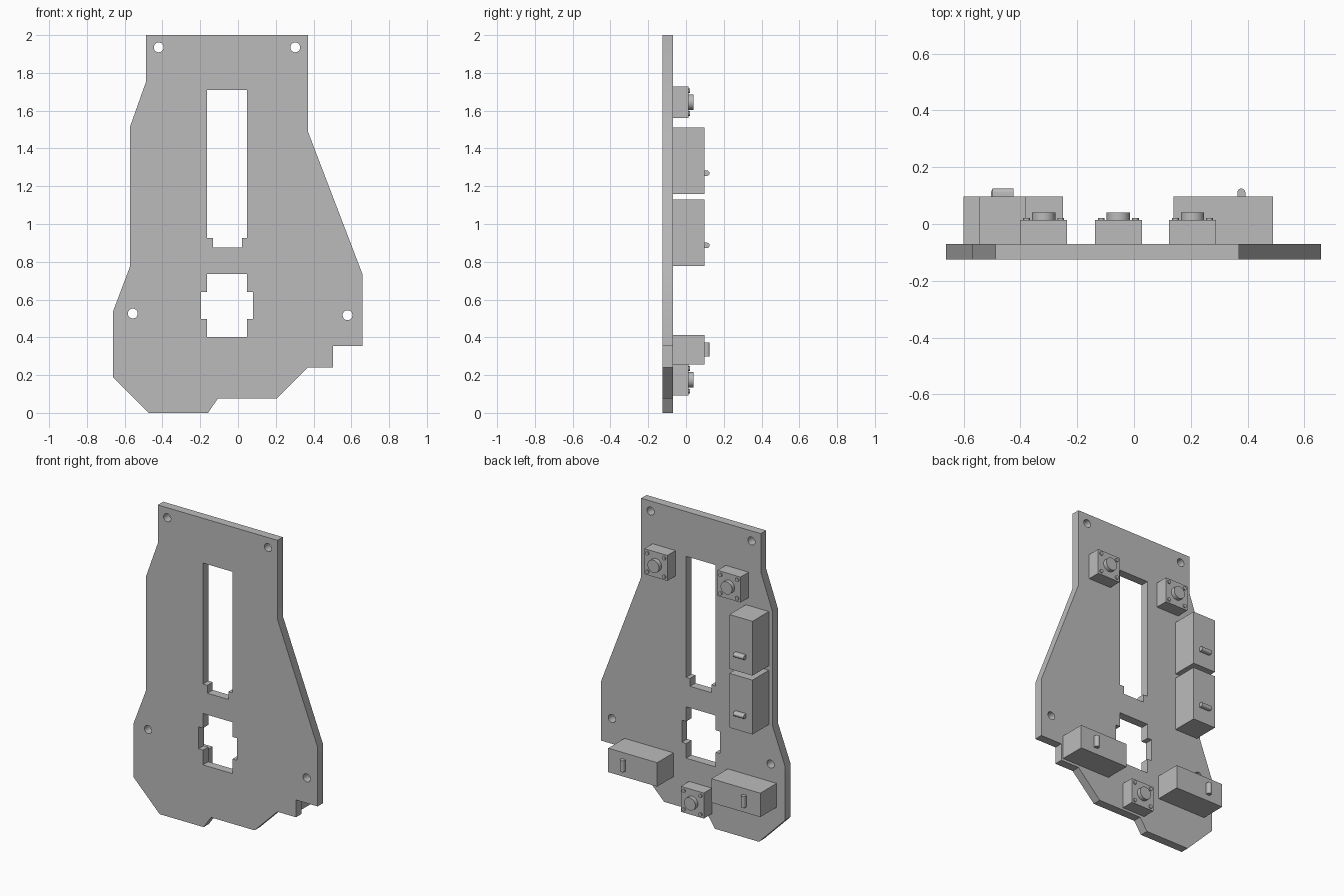
import bpy, bmesh, math
from mathutils import Matrix, Vector

old = bpy.data.objects.get("Cube")
if old:
    bpy.data.objects.remove(old, do_unlink=True)

FRONT, FACE, BOX_TOP, PIN_TOP = -0.125, -0.07, 0.097, 0.125
SWITCH_TOP, POST_TOP, BUTTON_TOP = 0.014, 0.021, 0.041

grey = bpy.data.materials.new("plain grey")
grey.use_nodes = True
grey.diffuse_color = (0.5, 0.5, 0.5, 1)
grey.node_tree.nodes["Principled BSDF"].inputs["Base Color"].default_value = grey.diffuse_color


def finish(name, mesh):
    mesh.materials.clear()
    mesh.materials.append(grey)
    obj = bpy.data.objects.new(name, mesh)
    bpy.context.collection.objects.link(obj)
    bpy.ops.object.select_all(action='DESELECT')
    obj.select_set(True)
    bpy.context.view_layer.objects.active = obj
    bpy.ops.object.shade_smooth_by_angle(angle=math.radians(35))
    return obj


def from_bmesh(name, bm):
    bmesh.ops.recalc_face_normals(bm, faces=bm.faces)
    mesh = bpy.data.meshes.new(name)
    bm.to_mesh(mesh)
    bm.free()
    return finish(name, mesh)


def circle(cx, cz, r, n=32):
    return [(cx + r * math.cos(2 * math.pi * i / n),
             cz + r * math.sin(2 * math.pi * i / n)) for i in range(n)]


def add_box(bm, x, z, w, h, y0, y1):
    m = Matrix.Translation((x, (y0 + y1) / 2, z)) @ Matrix.Diagonal((w, y1 - y0, h, 1))
    bmesh.ops.create_cube(bm, size=1, matrix=m)


def add_disc(bm, x, z, r, y0, y1, n):
    m = Matrix.Translation((x, (y0 + y1) / 2, z)) @ Matrix.Rotation(math.pi / 2, 4, 'X')
    bmesh.ops.create_cone(bm, cap_ends=True, segments=n, radius1=r, radius2=r,
                          depth=y1 - y0, matrix=m)


# Plate: outline with slots and screw holes, extruded as a filled curve
outline = [(-0.487, 2), (0.37, 2), (0.37, 1.49), (0.658, 0.737), (0.658, 0.353),
           (0.503, 0.353), (0.503, 0.241), (0.37, 0.241), (0.206, 0.077),
           (-0.106, 0.077), (-0.159, 0), (-0.474, 0), (-0.662, 0.19),
           (-0.662, 0.536), (-0.571, 0.777), (-0.571, 1.517), (-0.487, 1.753)]
L, R = -0.164, 0.048
long_slot = [(L, 1.71), (R, 1.71), (R, 0.926), (0.02, 0.926), (0.02, 0.875),
             (-0.132, 0.875), (-0.132, 0.926), (L, 0.926)]
cross_slot = [(L, 0.735), (R, 0.735), (R, 0.64), (0.079, 0.64), (0.079, 0.497),
              (R, 0.497), (R, 0.402), (L, 0.402), (L, 0.497), (-0.196, 0.497),
              (-0.196, 0.64), (L, 0.64)]
screws = [(-0.42, 1.935), (0.303, 1.935), (-0.557, 0.526), (0.58, 0.517)]

curve = bpy.data.curves.new("plate_profile", 'CURVE')
curve.dimensions = '2D'
curve.fill_mode = 'BOTH'
curve.extrude = (FACE - FRONT) / 2
for loop in [outline, long_slot, cross_slot] + [circle(x, z, 0.026) for x, z in screws]:
    spline = curve.splines.new('POLY')
    spline.points.add(len(loop) - 1)
    for p, (x, z) in zip(spline.points, loop):
        p.co = (x, z, 0, 1)
    spline.use_cyclic_u = True
helper = bpy.data.objects.new("plate_profile", curve)
bpy.context.collection.objects.link(helper)
bpy.context.view_layer.update()
flat = bpy.data.meshes.new_from_object(helper.evaluated_get(bpy.context.evaluated_depsgraph_get()))
bpy.data.objects.remove(helper, do_unlink=True)
bm = bmesh.new()
bm.from_mesh(flat)
bmesh.ops.remove_doubles(bm, verts=bm.verts, dist=1e-5)
bmesh.ops.transform(bm, verts=bm.verts, matrix=Matrix.Translation((0, (FRONT + FACE) / 2, 0))
                    @ Matrix.Rotation(math.pi / 2, 4, 'X'))
from_bmesh("plate", bm)


# Push switches: square body, four corner rivets and a round button
def push_switch(name, x, z):
    bm = bmesh.new()
    add_box(bm, x, z, 0.165, 0.165, FACE, SWITCH_TOP)
    for sx in (-1, 1):
        for sz in (-1, 1):
            add_disc(bm, x + sx * 0.06, z + sz * 0.06, 0.012, SWITCH_TOP, POST_TOP, 16)
    add_disc(bm, x, z, 0.041, SWITCH_TOP, BUTTON_TOP, 32)
    from_bmesh(name, bm)


push_switch("upper_left_switch", 0.206, 1.645)
push_switch("upper_right_switch", -0.318, 1.645)
push_switch("lower_switch", -0.055, 0.175)


# Housings: long block with a round-topped bar across its face
def housing(name, x, z, upright, offset):
    bm = bmesh.new()
    w, h = (0.165, 0.352) if upright else (0.351, 0.155)
    add_box(bm, x, z, w, h, FACE, BOX_TOP)
    r, half = 0.014, 0.037
    arc = [(r * math.cos(math.pi * i / 12), PIN_TOP - r + r * math.sin(math.pi * i / 12))
           for i in range(13)]
    section = [(r, BOX_TOP)] + arc + [(-r, BOX_TOP)]
    along = Vector((1, 0, 0)) if upright else Vector((0, 0, 1))
    across = Vector((0, 0, 1)) if upright else Vector((1, 0, 0))
    centre = Vector((x, 0, z)) + across * offset
    face = bm.faces.new([bm.verts.new(centre - along * half + across * a + Vector((0, y, 0)))
                         for a, y in section])
    out = bmesh.ops.extrude_face_region(bm, geom=[face], use_keep_orig=True)
    bmesh.ops.translate(bm, vec=along * half * 2,
                        verts=[v for v in out["geom"] if isinstance(v, bmesh.types.BMVert)])
    from_bmesh(name, bm)


housing("upper_side_housing", -0.462, 1.335, True, -0.066)
housing("lower_side_housing", -0.462, 0.954, True, -0.067)
housing("bottom_left_housing", 0.314, 0.335, False, 0.064)
housing("bottom_right_housing", -0.425, 0.335, False, -0.064)
